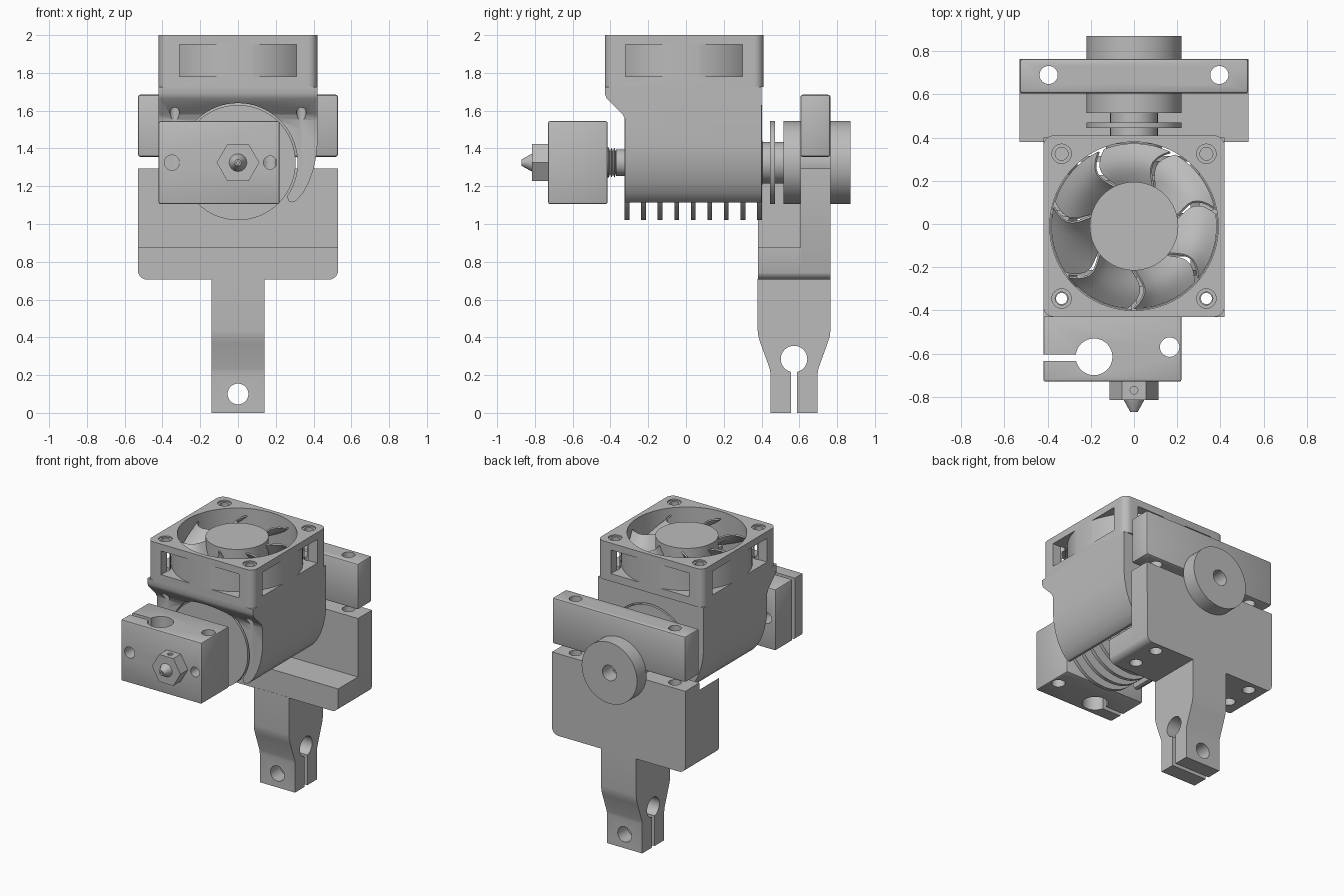
import bpy, bmesh
from math import sin, cos, pi, radians
from mathutils import Vector, Matrix

old = bpy.data.objects.get("Cube")
if old:
    bpy.data.objects.remove(old, do_unlink=True)

grey = bpy.data.materials.new("plain grey")
grey.use_nodes = True
grey.diffuse_color = (0.5, 0.5, 0.5, 1)
grey.node_tree.nodes["Principled BSDF"].inputs["Base Color"].default_value = (0.5, 0.5, 0.5, 1)

AXIS_Z = 1.325   # height of the barrel axis
FAN_Y = -0.01    # fan centre


def finish(bm, name):
    bmesh.ops.recalc_face_normals(bm, faces=bm.faces)
    mesh = bpy.data.meshes.new(name)
    bm.to_mesh(mesh)
    bm.free()
    mesh.materials.append(grey)
    ob = bpy.data.objects.new(name, mesh)
    bpy.context.collection.objects.link(ob)
    return ob


def prism(name, pts, axis, a, b):
    """Extrude a 2D outline along an axis from a to b."""
    place = {"x": lambda u, v, w: (w, u, v),
             "y": lambda u, v, w: (u, w, v),
             "z": lambda u, v, w: (u, v, w)}[axis]
    bm = bmesh.new()
    face = bm.faces.new([bm.verts.new(place(u, v, a)) for u, v in pts])
    ext = bmesh.ops.extrude_face_region(bm, geom=[face])
    move = Vector(place(0, 0, b - a))
    bmesh.ops.translate(bm, vec=move, verts=[g for g in ext["geom"] if isinstance(g, bmesh.types.BMVert)])
    return finish(bm, name)


def arc(u, v, r, start, end, n):
    steps = [radians(start + (end - start) * i / n) for i in range(n + 1)]
    return [(u + r * cos(t), v + r * sin(t)) for t in steps]


def cyl(name, axis, u, v, r, a, b, n=48):
    return prism(name, arc(u, v, r, 0, 360, n)[:-1], axis, a, b)


def rounded(u0, u1, v0, v1, r):
    return (arc(u1 - r, v1 - r, r, 0, 90, 6) + arc(u0 + r, v1 - r, r, 90, 180, 6)
            + arc(u0 + r, v0 + r, r, 180, 270, 6) + arc(u1 - r, v0 + r, r, 270, 360, 6))


def box(name, x0, x1, y0, y1, z0, z1):
    return prism(name, [(x0, y0), (x1, y0), (x1, y1), (x0, y1)], "z", z0, z1)


def lathe(name, profile):
    """Spin (radius, y) points around the barrel axis."""
    bm = bmesh.new()
    vs = [bm.verts.new((r, y, AXIS_Z)) for r, y in profile]
    es = [bm.edges.new(p) for p in zip(vs, vs[1:])]
    bmesh.ops.spin(bm, geom=vs + es, cent=(0, 0, AXIS_Z), axis=(0, 1, 0), angle=2 * pi, steps=64)
    bmesh.ops.remove_doubles(bm, verts=bm.verts, dist=0.0002)
    return finish(bm, name)


def apply(ob, mod):
    bpy.context.view_layer.objects.active = ob
    bpy.ops.object.modifier_apply(modifier=mod.name)


def boolean(ob, *tools, op="DIFFERENCE"):
    for tool in tools:
        mod = ob.modifiers.new("bool", "BOOLEAN")
        mod.operation, mod.solver, mod.object = op, "EXACT", tool
        apply(ob, mod)
        bpy.data.objects.remove(tool, do_unlink=True)
    return ob


def bevel(ob, width):
    mod = ob.modifiers.new("bevel", "BEVEL")
    mod.width, mod.segments = width, 2
    mod.limit_method, mod.angle_limit = "ANGLE", radians(40)
    apply(ob, mod)
    return ob


# Fan frame: flanged square with corner pillars around a round bore
corners = [(sx * 0.335, FAN_Y + sy * 0.335) for sx in (-1, 1) for sy in (-1, 1)]
frame = prism("fan_frame", rounded(-0.42, 0.42, FAN_Y - 0.42, FAN_Y + 0.42, 0.05), "z", 1.725, 2)
windows = box("window_cutter", -0.31, 0.31, FAN_Y - 0.5, FAN_Y + 0.5, 1.78, 1.95)
boolean(windows, box("side", -0.5, 0.5, FAN_Y - 0.31, FAN_Y + 0.31, 1.78, 1.95), op="UNION")
boolean(windows, cyl("ring", "z", 0, FAN_Y, 0.4275, 1.7, 2.1, 96))
boolean(frame, windows, cyl("bore", "z", 0, FAN_Y, 0.39, 1.6, 2.1, 96))
for cx, cy in corners:
    boolean(frame, cyl("screw_hole", "z", cx, cy, 0.03, 1.6, 2.1, 24),
            cyl("countersink", "z", cx, cy, 0.045, 1.99, 2.1, 24))

# Fan rotor: hub, struts and twisted blades
cyl("fan_hub", "z", 0, FAN_Y, 0.205, 1.735, 1.98, 64)
for angle in (10, 170, 270):
    strut = box("fan_strut", 0.19, 0.4, -0.012, 0.012, 1.735, 1.76)
    strut.data.transform(Matrix.Translation((0, FAN_Y, 0)) @ Matrix.Rotation(radians(angle), 4, "Z"))
bm = bmesh.new()
N = 8
for k in range(7):
    grid = []
    for i in range(N + 1):
        r = 0.195 + 0.188 * i / N
        row = []
        for j in range(N + 1):
            t = j / N
            a = radians(k * 360 / 7 - 90 + 47 * t + 10 * sin(pi * i / N))
            z = 1.955 - 0.17 * t ** 0.8
            row.append(bm.verts.new((r * cos(a), FAN_Y + r * sin(a), z)))
        grid.append(row)
    for i in range(N):
        for j in range(N):
            bm.faces.new((grid[i][j], grid[i + 1][j], grid[i + 1][j + 1], grid[i][j + 1]))
blades = finish(bm, "fan_blades")
solid = blades.modifiers.new("thickness", "SOLIDIFY")
solid.thickness = 0.01
apply(blades, solid)

# Fan duct: saddle wrapped around the heatsink, sloped at the front
side = [(0.42, 1.725), (0.42, 1.42), (0.414, 1.36), (0.4, 1.29), (0.375, 1.22), (0.345, 1.165),
        (0.31, 1.125), (0.29, 1.115), (0.27, 1.12), (0.263, 1.135)]
outline = side + arc(0, AXIS_Z, 0.315, -34, 214, 48) + [(-x, z) for x, z in reversed(side)]
duct = prism("fan_duct", outline, "y", -0.43, 0.4)
slope = [(-0.32, 1), (-0.32, 1.55), (-0.335, 1.58), (-0.42, 1.665), (-0.43, 1.69), (-0.6, 1.69), (-0.6, 1)]
boolean(duct, prism("slope_cutter", slope, "x", -1, 1),
        box("air_cavity", -0.3, 0.3, -0.29, 0.37, 1.36, 1.8),
        cyl("inlet", "z", 0, FAN_Y, 0.385, 1.68, 1.8, 64))
for x in (-0.335, 0.335):
    boolean(duct, cyl("duct_screw_hole", "z", x, FAN_Y - 0.335, 0.026, 1.5, 1.8, 24))

# Heatsink: nine wide fins and a narrow one on a core
profile = [(0, -0.325), (0.12, -0.325)]
for i in range(9):
    y = -0.325 + i * 0.0877
    profile += [(0.13, y), (0.305, y), (0.305, y + 0.025), (0.13, y + 0.025)]
profile += [(0.11, 0.405), (0.11, 0.445), (0.22, 0.445), (0.22, 0.47), (0.11, 0.47), (0.11, 0.53), (0, 0.53)]
lathe("heatsink", profile)

# Grooved mount with tube hole
lathe("groove_mount", [(0, 0.515), (0.22, 0.515), (0.22, 0.606), (0.16, 0.606), (0.16, 0.764), (0.22, 0.764),
                       (0.22, 0.87), (0.055, 0.87), (0.055, 0.65), (0, 0.65)])

# Threaded heat break
thread = [(0, -0.31), (0.07, -0.31), (0.07, -0.37)]
for i in range(3):
    thread += [(0.06, -0.372 - i * 0.015), (0.08, -0.379 - i * 0.015)]
lathe("heat_break", thread + [(0.08, -0.43), (0, -0.43)])

# Heater block with its clamp slot and holes
heater = bevel(box("heater_block", -0.42, 0.22, -0.73, -0.415, 1.105, 1.545), 0.01)
boolean(heater, cyl("cartridge_hole", "z", -0.185, -0.615, 0.085, 1, 1.7),
        box("clamp_slot", -0.5, -0.2, -0.635, -0.605, 1, 1.7),
        cyl("sensor_hole", "z", 0.165, -0.57, 0.045, 1, 1.7, 32),
        cyl("clamp_screw_hole", "y", -0.35, AXIS_Z, 0.04, -0.8, -0.3, 32),
        cyl("sensor_screw_hole", "y", 0.17, AXIS_Z, 0.035, -0.8, -0.6, 32))

# Nozzle
nozzle = cyl("nozzle_hex", "y", 0, AXIS_Z, 0.113, -0.815, -0.72, 6)
boolean(nozzle, cyl("mark_hole", "z", 0, -0.77, 0.018, 1.41, 1.5, 16))
lathe("nozzle_tip", [(0, -0.81), (0.048, -0.81), (0.045, -0.82), (0.017, -0.87),
                     (0.008, -0.87), (0.008, -0.84), (0, -0.84)])

# Bracket: back plate, ledge and drilled stem
back_plate = prism("bracket_plate", rounded(-0.53, 0.53, 0.705, 1.295, 0.05)[13:27]
                   + [(0.53, 1.295), (-0.53, 1.295)], "y", 0.605, 0.765)
ledge = prism("bracket_ledge", rounded(-0.53, 0.53, 0.705, 1.295, 0.05)[13:27]
              + [(0.53, 0.875), (-0.53, 0.875)], "y", 0.38, 0.605)
cap = bevel(box("clamp_cap", -0.53, 0.53, 0.605, 0.765, 1.355, 1.685), 0.014)
for x in (-0.395, 0.395):
    for part in (back_plate, cap):
        boolean(part, cyl("bolt_hole", "z", x, 0.69, 0.042, 0.5, 1.9, 32))
    boolean(ledge, cyl("ledge_hole", "z", x, 0.49, 0.042, 0.5, 0.8, 32))
half = [(0.125, 0), (0.125, 0.21), (0.129, 0.235), (0.178, 0.37), (0.189, 0.405), (0.193, 0.44), (0.193, 0.71)]
stem_outline = [(0.572 + y, z) for y, z in half] + [(0.572 - y, z) for y, z in reversed(half)]
stem = prism("bracket_stem", stem_outline, "x", -0.14, 0.14)
boolean(stem, cyl("rod_hole", "x", 0.572, 0.285, 0.07, -1, 1),
        box("stem_slot", -1, 1, 0.557, 0.587, -0.1, 0.28),
        cyl("pinch_hole", "y", 0, 0.1, 0.055, 0, 1))

# Smooth round surfaces, keep edges crisp
for ob in bpy.context.scene.objects:
    ob.select_set(ob.type == "MESH")
bpy.ops.object.shade_smooth_by_angle(angle=radians(30))
